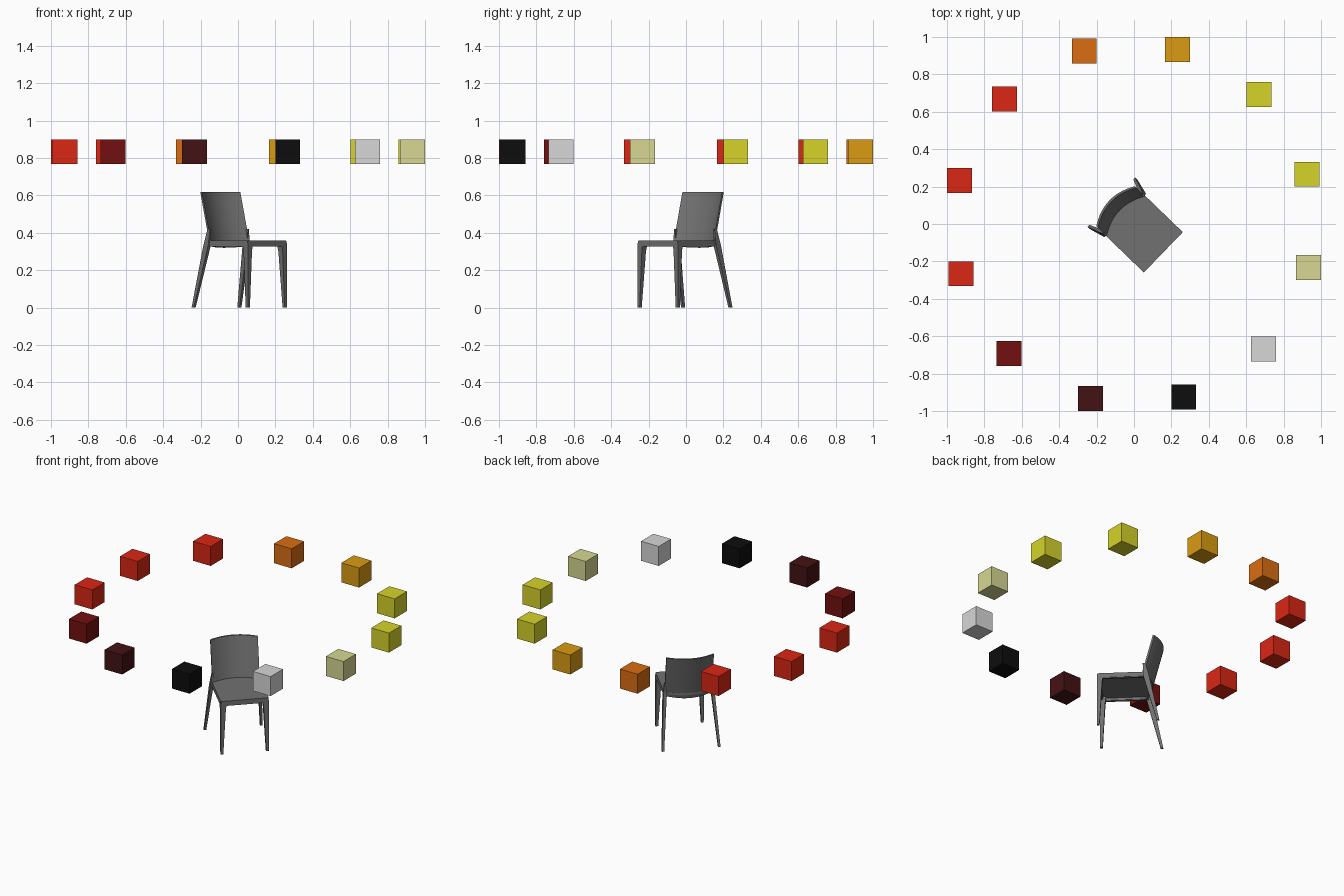
import bpy, bmesh, math
from mathutils import Vector, Matrix

cube = bpy.data.objects.get("Cube")
if cube:
    bpy.data.objects.remove(cube, do_unlink=True)

TURN = Matrix.Rotation(math.radians(46), 4, 'Z')  # the chair faces a corner


def material(name, r, g, b):
    m = bpy.data.materials.new(name)
    m.use_nodes = True
    m.diffuse_color = (r, g, b, 1)
    m.node_tree.nodes["Principled BSDF"].inputs["Base Color"].default_value = (r, g, b, 1)
    return m


def finish(name, bm, mat, matrix=TURN, smooth=False):
    bmesh.ops.recalc_face_normals(bm, faces=bm.faces)
    me = bpy.data.meshes.new(name)
    bm.to_mesh(me)
    bm.free()
    me.materials.append(mat)
    ob = bpy.data.objects.new(name, me)
    bpy.context.collection.objects.link(ob)
    ob.matrix_world = matrix
    if smooth:
        bpy.ops.object.select_all(action='DESELECT')
        ob.select_set(True)
        bpy.context.view_layer.objects.active = ob
        bpy.ops.object.shade_smooth_by_angle(angle=math.radians(35))
    return ob


def box(name, lo, hi, mat, matrix=TURN, bevel=0):
    bm = bmesh.new()
    bmesh.ops.create_cube(bm, size=1)
    lo, hi = Vector(lo), Vector(hi)
    for v in bm.verts:
        v.co = (lo + hi) / 2 + v.co * (hi - lo)
    if bevel:
        bmesh.ops.bevel(bm, geom=bm.edges[:], offset=bevel, segments=2, affect='EDGES')
    return finish(name, bm, mat, matrix)


def loft(name, rings, mat, smooth=False):
    """Skin a list of equal closed rings and cap both ends."""
    bm = bmesh.new()
    loops = [[bm.verts.new(p) for p in ring] for ring in rings]
    n = len(loops[0])
    for a, b in zip(loops, loops[1:]):
        for i in range(n):
            j = (i + 1) % n
            bm.faces.new((a[i], a[j], b[j], b[i]))
    bm.faces.new(loops[0][::-1])
    bm.faces.new(loops[-1])
    return finish(name, bm, mat, smooth=smooth)


def square(x, y, z, w, d):
    return [(x + i * w / 2, y + j * d / 2, z) for i, j in ((-1, -1), (1, -1), (1, 1), (-1, 1))]


# Chair dimensions, with the front at -y
HALF, FRONT, REAR = 0.15, -0.218, 0.073
SEAT_Z, SAG = 0.36, 0.045
grey = material("charcoal", 0.165, 0.165, 0.165)


def back_y(t, z):
    return REAR + 0.25 * (z - SEAT_Z) + SAG * (1 - t * t)


arc = [i / 8 - 1 for i in range(17)]

# Seat panel with a rounded rear edge
outline = [(-HALF, FRONT + 0.008), (-HALF + 0.008, FRONT),
           (HALF - 0.008, FRONT), (HALF, FRONT + 0.008)]
outline += [(-t * HALF, back_y(t, SEAT_Z)) for t in arc]
loft("seat", [[(x, y, z) for x, y in outline] for z in (SEAT_Z - 0.015, SEAT_Z)], grey)

# Curved backrest, leaning back and reaching down behind the seat
rings = []
for t in arc:
    low = 0.33 - 0.01 * (1 - t * t)
    high = 0.617
    x = t * (HALF - 0.002)
    rings.append([(x, back_y(t, low) - 0.012, low), (x, back_y(t, low), low),
                  (x, back_y(t, high), high), (x, back_y(t, high) - 0.012, high)])
loft("backrest", rings, grey, smooth=True)

# Seat rails
box("front_rail", (-HALF, FRONT, 0.326), (HALF, FRONT + 0.02, SEAT_Z - 0.002), grey, bevel=0.003)
for side, s in (("left", 1), ("right", -1)):
    x0, x1 = sorted((s * HALF, s * (HALF - 0.018)))
    box(side + "_rail", (x0, FRONT, 0.326), (x1, REAR + 0.01, SEAT_Z - 0.002), grey, bevel=0.003)

    # Front legs taper towards their outer corner
    loft(side + "_front_leg",
         [square(s * (HALF - w / 2), FRONT + w / 2, z, w, w)
          for z, w in ((0, 0.016), (0.3, 0.032), (0.345, 0.038))], grey)

    # Rear legs splay out and blend into the backrest edge
    loft(side + "_rear_leg",
         [square(s * 0.176, 0.16, 0, 0.015, 0.016),
          square(s * 0.151, 0.085, 0.33, 0.02, 0.036),
          square(s * 0.146, 0.073, 0.42, 0.008, 0.018)], grey)

# Ring of colour cubes around the chair
red = material("red", 0.7, 0.02, 0.007)
yellow = material("yellow", 0.67, 0.655, 0.022)
swatches = [
    ("black", material("black", 0.004, 0.004, 0.004)),
    ("light_grey", material("light grey", 0.68, 0.68, 0.68)),
    ("pale_yellow", material("pale yellow", 0.68, 0.68, 0.29)),
    ("yellow_first", yellow),
    ("yellow_second", yellow),
    ("amber", material("amber", 0.7, 0.33, 0.006)),
    ("orange", material("orange", 0.7, 0.155, 0.006)),
    ("red_first", red),
    ("red_second", red),
    ("red_third", red),
    ("maroon", material("maroon", 0.17, 0.005, 0.005)),
    ("dark_maroon", material("dark maroon", 0.058, 0.006, 0.007)),
]
for i, (name, mat) in enumerate(swatches):
    a = math.radians(-74 + 30 * i)
    place = Matrix.Translation((0.962 * math.cos(a), 0.962 * math.sin(a), 0.833))
    box(name + "_cube", (-0.066,) * 3, (0.066,) * 3, mat, place)
